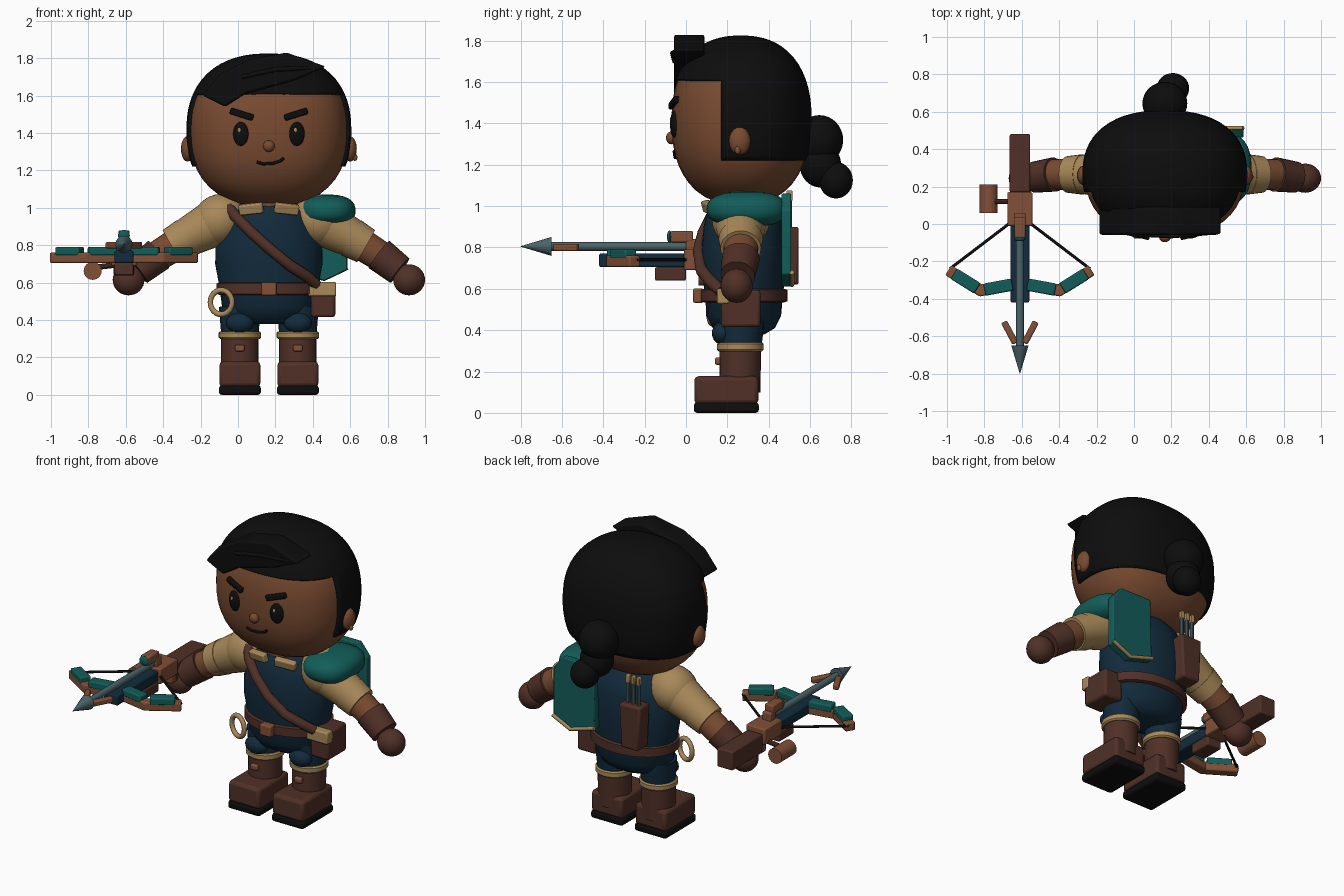
import bpy, bmesh, math
from mathutils import Vector, Matrix, Euler

if "Cube" in bpy.data.objects:
    bpy.data.objects.remove(bpy.data.objects["Cube"])

CX, BX = 0.165, -0.61      # body centre line, crossbow centre line
SIDES = ((1, "left"), (-1, "right"))
meshes = []


def material(name, rgb):
    m = bpy.data.materials.new(name)
    m.use_nodes = True
    m.diffuse_color = (*rgb, 1)
    node = m.node_tree.nodes["Principled BSDF"]
    node.inputs["Base Color"].default_value = (*rgb, 1)
    node.inputs["Roughness"].default_value = 0.8
    return m


SKIN = material("warm brown skin", (0.19, 0.07, 0.03))
LEATHER = material("tan leather", (0.22, 0.08, 0.037))
DARK = material("dark leather", (0.08, 0.03, 0.02))
NAVY = material("navy cloth", (0.006, 0.024, 0.045))
TEAL = material("teal cloth", (0.006, 0.11, 0.1))
SAND = material("sand cloth", (0.4, 0.25, 0.1))
BLACK = material("black", (0.004, 0.004, 0.004))
STEEL = material("steel", (0.07, 0.125, 0.14))


def emit(name, bm, mat, bevel=0):
    bmesh.ops.recalc_face_normals(bm, faces=bm.faces)
    me = bpy.data.meshes.new(name)
    bm.to_mesh(me)
    bm.free()
    me.materials.append(mat)
    ob = bpy.data.objects.new(name, me)
    bpy.context.collection.objects.link(ob)
    if bevel:
        mod = ob.modifiers.new("bevel", "BEVEL")
        mod.width, mod.segments = bevel, 2
    meshes.append(ob)
    return ob


def place(bm, c, size, rot):
    bm.transform(Matrix.LocRotScale(Vector(c), Euler([math.radians(a) for a in rot]), Vector(size)))


def ball_mesh(c, r, p=2, rot=(0, 0, 0), seg=32):
    # Superellipsoid: p = 2 is a plain ellipsoid, larger is boxier
    bm = bmesh.new()
    bmesh.ops.create_uvsphere(bm, u_segments=seg, v_segments=seg // 2, radius=1)
    for v in bm.verts:
        v.co /= sum(abs(k) ** p for k in v.co) ** (1 / p)
    place(bm, c, r, rot)
    return bm


def ball(name, c, r, mat, **kw):
    return emit(name, ball_mesh(c, r, **kw), mat)


def box(name, c, size, mat, rot=(0, 0, 0), bevel=0.008):
    bm = bmesh.new()
    bmesh.ops.create_cube(bm, size=1)
    place(bm, c, size, rot)
    return emit(name, bm, mat, bevel)


def rod(name, a, b, r1, r2, mat, seg=24):
    a, b = Vector(a), Vector(b)
    bm = bmesh.new()
    bmesh.ops.create_cone(bm, cap_ends=True, segments=seg, radius1=r1, radius2=r2, depth=(b - a).length)
    turn = (b - a).to_track_quat("Z", "Y")
    bm.transform(Matrix.LocRotScale((a + b) / 2, turn, None))
    return emit(name, bm, mat)


def plate(name, outline, y0, y1, mat, bevel=0):
    # Front outline (x, z) extruded along y
    bm = bmesh.new()
    face = bm.faces.new([bm.verts.new((x, y0, z)) for x, z in outline])
    new = bmesh.ops.extrude_face_region(bm, geom=[face])["geom"]
    bmesh.ops.translate(bm, verts=[g for g in new if isinstance(g, bmesh.types.BMVert)], vec=(0, y1 - y0, 0))
    return emit(name, bm, mat, bevel)


def lathe(name, cx, cy, rings, mat, seg=32):
    # Stack of elliptical rings (z, half width, half depth)
    bm = bmesh.new()
    loops = [[bm.verts.new((cx + rx * math.cos(t), cy + ry * math.sin(t), z))
              for t in (math.tau * i / seg for i in range(seg))] for z, rx, ry in rings]
    for lo, hi in zip(loops, loops[1:]):
        for i in range(seg):
            j = (i + 1) % seg
            bm.faces.new((lo[i], lo[j], hi[j], hi[i]))
    bm.faces.new(loops[0])
    bm.faces.new(loops[-1])
    return emit(name, bm, mat)


def tube(name, pts, r, mat, cyclic=False):
    cu = bpy.data.curves.new(name, "CURVE")
    cu.dimensions, cu.bevel_depth, cu.bevel_resolution, cu.use_fill_caps = "3D", r, 2, True
    sp = cu.splines.new("POLY")
    sp.points.add(len(pts) - 1)
    for q, co in zip(sp.points, pts):
        q.co = (*co, 1)
    sp.use_cyclic_u = cyclic
    cu.materials.append(mat)
    ob = bpy.data.objects.new(name, cu)
    bpy.context.collection.objects.link(ob)


# Head and face
HC, HR, P = (CX, 0.265, 1.41), (0.425, 0.335, 0.405), 2.35


def face_y(u, z):
    k = 1 - abs(u / HR[0]) ** P - abs((z - HC[2]) / HR[2]) ** P
    return HC[1] - HR[1] * k ** (1 / P)


ball("head", HC, HR, SKIN, p=P, seg=48)
ball("nose", (CX, face_y(0, 1.33) - 0.005, 1.33), (0.031, 0.025, 0.031), SKIN, seg=16)
tube("mouth", [(CX + u, face_y(u, z) - 0.003, z) for u, z in
               ((-0.065, 1.245), (-0.03, 1.235), (0.02, 1.237), (0.06, 1.25), (0.08, 1.265))], 0.008, BLACK)
for s, side in SIDES:
    y = face_y(0.15, 1.4)
    ball(side + "_eye", (CX + s * 0.15, y, 1.395), (0.042, 0.018, 0.064), BLACK, rot=(0, 0, s * 13))
    ball(side + "_eye_glint", (CX + s * 0.15 - 0.008, y - 0.017, 1.415), (0.009, 0.004, 0.013), SAND, seg=12)
    box(side + "_eyebrow", (CX + s * 0.145, face_y(0.14, 1.5) - 0.003, 1.5), (0.13, 0.03, 0.034), BLACK,
        rot=(0, -s * 17, s * 13))
    ball(side + "_ear", (CX + s * 0.435, 0.26, 1.315), (0.035, 0.052, 0.068), SKIN, seg=20)
ball("earring", (CX + 0.46, 0.25, 1.27), (0.014, 0.014, 0.02), LEATHER, seg=12)

# Hair cap, cut open around the face and level at the nape
bm = ball_mesh(HC, (0.441, 0.343, 0.415), p=P, seg=64)
for co, no in (((0, 0, 1.22), (0, 0, 1)), ((0, 0, 1.61), (0, 0, 1)), ((0, 0.17, 0), (0, 1, 0))):
    bmesh.ops.bisect_plane(bm, geom=bm.verts[:] + bm.edges[:] + bm.faces[:], plane_co=co, plane_no=no)
cut = [f for f in bm.faces if f.calc_center_median().z < 1.22 or
       (f.calc_center_median().y < 0.17 and f.calc_center_median().z < 1.61)]
bmesh.ops.delete(bm, geom=cut, context="FACES")
hair = emit("hair_cap", bm, BLACK)
shell = hair.modifiers.new("thickness", "SOLIDIFY")
shell.thickness, shell.offset = 0.03, -1
plate("swept_fringe", [(-0.19, 1.6), (-0.07, 1.54), (0.04, 1.61), (0.3, 1.68), (0.47, 1.755),
                       (0.26, 1.83), (0.05, 1.79), (-0.1, 1.71)], -0.058, 0.09, BLACK, 0.012)
tube("loose_lock", [(0.02, -0.055, 1.7), (0.2, -0.065, 1.74), (0.43, -0.045, 1.75)], 0.012, BLACK)
ball("ponytail_top", (CX, 0.645, 1.32), (0.12, 0.115, 0.12), BLACK)
ball("ponytail_middle", (CX + 0.01, 0.65, 1.2), (0.1, 0.1, 0.11), BLACK)
ball("ponytail_tip", (CX + 0.043, 0.725, 1.125), (0.087, 0.082, 0.088), BLACK)

# Torso, neck, collar and belt
lathe("torso", CX, 0.28, [(0.38, 0.14, 0.1), (0.41, 0.21, 0.15), (0.47, 0.25, 0.18), (0.58, 0.265, 0.19),
                          (0.7, 0.287, 0.205), (0.8, 0.285, 0.205), (0.9, 0.26, 0.195), (0.98, 0.22, 0.175),
                          (1.03, 0.16, 0.13)], NAVY)
rod("neck", (CX, 0.27, 0.95), (CX, 0.27, 1.08), 0.14, 0.14, SKIN)
for s, side in SIDES:
    box(side + "_collar", (CX + s * 0.095, 0.11, 0.995), (0.13, 0.04, 0.055), SAND, rot=(15, s * 6, s * 14))
lathe("belt", CX, 0.28, [(0.535, 0.265, 0.195), (0.54, 0.28, 0.21), (0.595, 0.28, 0.21), (0.6, 0.265, 0.195)], DARK)
box("belt_buckle", (CX, 0.06, 0.567), (0.08, 0.05, 0.07), LEATHER)
tube("chest_strap", [(-0.05, 0.18, 1.0), (-0.01, 0.125, 0.95), (0.07, 0.085, 0.87), (0.17, 0.062, 0.78),
                     (0.28, 0.075, 0.69), (0.36, 0.115, 0.64), (0.42, 0.17, 0.59)], 0.03, DARK)
box("belt_pouch", (0.455, 0.265, 0.505), (0.13, 0.19, 0.18), DARK, bevel=0.015)
box("pouch_flap", (0.45, 0.18, 0.565), (0.15, 0.06, 0.075), SAND)

# Coiled rope at the hip
ring = [math.tau * i / 24 for i in range(24)]
tube("rope_coil", [(-0.09 + 0.058 * math.cos(t), 0.13 - 0.02 * math.cos(t), 0.495 + 0.065 * math.sin(t))
                   for t in ring], 0.015, SAND, True)

# Legs and boots
for s, side in SIDES:
    x = CX + s * 0.155
    rod(side + "_trouser", (x, 0.265, 0.3), (x, 0.27, 0.47), 0.098, 0.112, NAVY)
    ball(side + "_knee_pad", (x, 0.175, 0.385), (0.075, 0.05, 0.055), NAVY, seg=20)
    lathe(side + "_boot_cuff", x, 0.263, [(0.298, 0.105, 0.105), (0.306, 0.113, 0.113), (0.332, 0.113, 0.113),
                                          (0.34, 0.105, 0.105)], SAND)
    rod(side + "_boot_shaft", (x, 0.26, 0.1), (x, 0.263, 0.31), 0.1, 0.1, DARK)
    box(side + "_boot_strap", (x, 0.155, 0.25), (0.05, 0.03, 0.035), LEATHER)
    box(side + "_boot_foot", (x, 0.195, 0.11), (0.22, 0.31, 0.135), DARK, bevel=0.02)
    box(side + "_boot_sole", (x, 0.195, 0.025), (0.225, 0.315, 0.05), BLACK, bevel=0.015)

# Arms, mirrored about the body
for s, side in SIDES:
    def at(u, z, y=0.265):
        return (CX + s * u, y, z)
    ball(side + "_shoulder", at(0.265, 0.935), (0.15, 0.14, 0.135), SAND, rot=(0, s * 35, 0))
    rod(side + "_sleeve", at(0.27, 0.93), at(0.47, 0.825), 0.13, 0.1, SAND)
    rod(side + "_sleeve_cuff", at(0.44, 0.84), at(0.52, 0.795), 0.108, 0.098, SAND)
    rod(side + "_forearm", at(0.48, 0.815), at(0.63, 0.72), 0.086, 0.08, SKIN)
    rod(side + "_bracer", at(0.59, 0.75), at(0.7, 0.665, 0.25), 0.092, 0.083, DARK)
    ball(side + "_glove", at(0.75, 0.615, 0.245), (0.085, 0.078, 0.083), DARK)

# Shoulder guard and half cape on the left
ball("shoulder_guard", (0.475, 0.295, 0.985), (0.153, 0.195, 0.086), TEAL, p=2.5)
plate("half_cape", [(0.3, 1.06), (0.52, 1.06), (0.585, 0.98), (0.585, 0.67), (0.46, 0.61), (0.29, 0.66)],
      0.462, 0.508, TEAL, 0.006)
tube("cape_trim", [(0.585, 0.512, 0.68), (0.46, 0.512, 0.62), (0.29, 0.512, 0.67)], 0.012, SAND)

# Quiver on the back
plate("quiver", [(-0.04, 0.62), (0.08, 0.62), (0.095, 0.9), (-0.055, 0.9)], 0.44, 0.545, DARK, 0.012)
for i in (-1, 0, 1):
    x = 0.02 + i * 0.038
    rod("quiver_bolt", (x, 0.5, 0.85), (x, 0.5, 1.04), 0.013, 0.013, STEEL, 10)
    box("bolt_fletching", (x, 0.5, 1.05), (0.024, 0.03, 0.05), SAND, bevel=0.004)

# Crossbow body
box("crossbow_stock", (BX, 0.325, 0.7), (0.11, 0.31, 0.12), DARK)
box("crossbow_receiver", (BX, 0.08, 0.74), (0.135, 0.18, 0.1), LEATHER)
box("crossbow_rail", (BX, -0.21, 0.738), (0.1, 0.42, 0.066), NAVY)
box("crossbow_grip", (BX, -0.075, 0.672), (0.1, 0.15, 0.065), DARK)
box("crossbow_trigger", (BX, 0.16, 0.67), (0.1, 0.06, 0.07), LEATHER)
box("crossbow_sight", (BX, -0.02, 0.852), (0.06, 0.11, 0.055), LEATHER)
box("sight_mount", (BX, 0.03, 0.8), (0.06, 0.06, 0.08), LEATHER)
ball("sight_bead", (BX, -0.08, 0.852), (0.032, 0.012, 0.03), TEAL, seg=16)
rod("winding_drum", (-0.777, 0.06, 0.663), (-0.777, 0.21, 0.663), 0.048, 0.048, LEATHER)
rod("drum_axle", (-0.777, 0.12, 0.68), (BX, 0.12, 0.7), 0.015, 0.015, DARK, 10)

# Loaded bolt
rod("loaded_bolt", (BX, 0.02, 0.805), (BX, -0.66, 0.805), 0.021, 0.021, STEEL, 16)
rod("bolt_head", (BX, -0.65, 0.805), (BX, -0.8, 0.805), 0.046, 0.001, STEEL, 16)

# Bow limbs, string and prongs, mirrored about the crossbow
for s, side in SIDES:
    joints = [Vector((BX + s * u, y, 0)) for u, y in ((0.02, -0.32), (0.21, -0.355), (0.37, -0.255))]
    for part, a, b in zip(("inner", "outer"), joints, joints[1:]):
        d, mid = b - a, (a + b) / 2
        turn = (0, 0, math.degrees(math.atan2(d.y, d.x)))
        box(f"{side}_{part}_limb", mid + Vector((0, 0, 0.733)), (d.length + 0.03, 0.062, 0.055), LEATHER, turn)
        box(f"{side}_{part}_limb_wrap", mid + Vector((0, 0, 0.768)), (d.length * 0.78, 0.066, 0.045), TEAL, turn)
    tube(side + "_bowstring", [(BX + s * 0.375, -0.24, 0.74), (BX + s * 0.06, 0.0, 0.74)], 0.008, BLACK)
    box(side + "_prong", (BX + s * 0.055, -0.58, 0.8), (0.035, 0.13, 0.035), LEATHER, (0, 0, -s * 28))

# Smooth shading with sharp edges kept
for ob in bpy.context.selected_objects:
    ob.select_set(False)
for ob in meshes:
    ob.select_set(True)
bpy.context.view_layer.objects.active = meshes[0]
bpy.ops.object.shade_smooth_by_angle(angle=math.radians(35))
